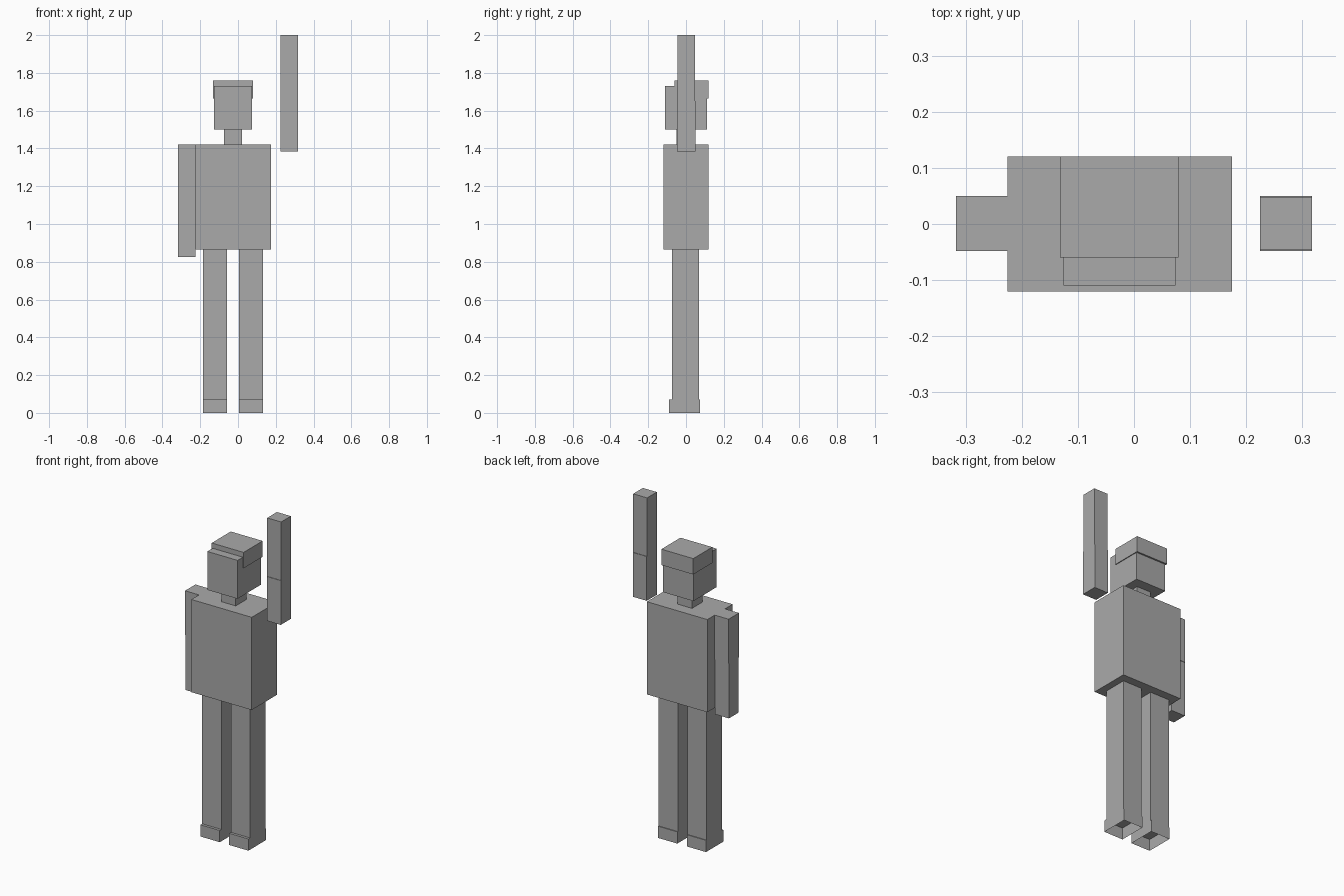
import bpy
import bmesh

if "Cube" in bpy.data.objects:
    bpy.data.objects.remove(bpy.data.objects["Cube"])

grey = bpy.data.materials.new("plain grey")
grey.diffuse_color = (0.4, 0.4, 0.4, 1)
grey.use_nodes = True
grey.node_tree.nodes["Principled BSDF"].inputs["Base Color"].default_value = grey.diffuse_color


def box(name, x, y, z, open_bottom=False):
    """Box spanning the given (low, high) ranges on each axis."""
    bm = bmesh.new()
    bmesh.ops.create_cube(bm, size=1)
    for v in bm.verts:
        v.co = [r[0] if c < 0 else r[1] for c, r in zip(v.co, (x, y, z))]
    bm.normal_update()
    if open_bottom:
        under = [f for f in bm.faces if f.normal.z < -0.9]
        bmesh.ops.delete(bm, geom=under, context='FACES')
    mesh = bpy.data.meshes.new(name)
    bm.to_mesh(mesh)
    bm.free()
    mesh.materials.append(grey)
    obj = bpy.data.objects.new(name, mesh)
    bpy.context.collection.objects.link(obj)
    return obj


# Trunk, neck, head and the cap of hair that wraps the back of the head
box("torso", (-0.225, 0.175), (-0.12, 0.12), (0.865, 1.42))
box("neck", (-0.075, 0.02), (-0.05, 0.05), (1.42, 1.50))
box("head", (-0.126, 0.074), (-0.11, 0.11), (1.50, 1.73))
box("hair", (-0.132, 0.079), (-0.06, 0.12), (1.665, 1.76))

# Legs standing on hollow shoes that are open underneath
for side, x in (("right", (-0.185, -0.058)), ("left", (0.005, 0.132))):
    box(side + "_leg", x, (-0.074, 0.07), (0.07, 0.865), open_bottom=True)
    box(side + "_shoe", x, (-0.09, 0.075), (0.0, 0.07), open_bottom=True)

# Arms: one hanging, one raised, each with a slightly slimmer forearm
UPPER_Y, FORE_Y = (-0.048, 0.05), (-0.045, 0.047)
for side, x, upper_z, fore_z in (
        ("right", (-0.317, -0.225), (1.155, 1.42), (0.825, 1.155)),
        ("left", (0.225, 0.317), (1.385, 1.65), (1.65, 2.0))):
    box(side + "_upper_arm", x, UPPER_Y, upper_z)
    box(side + "_forearm", x, FORE_Y, fore_z)
